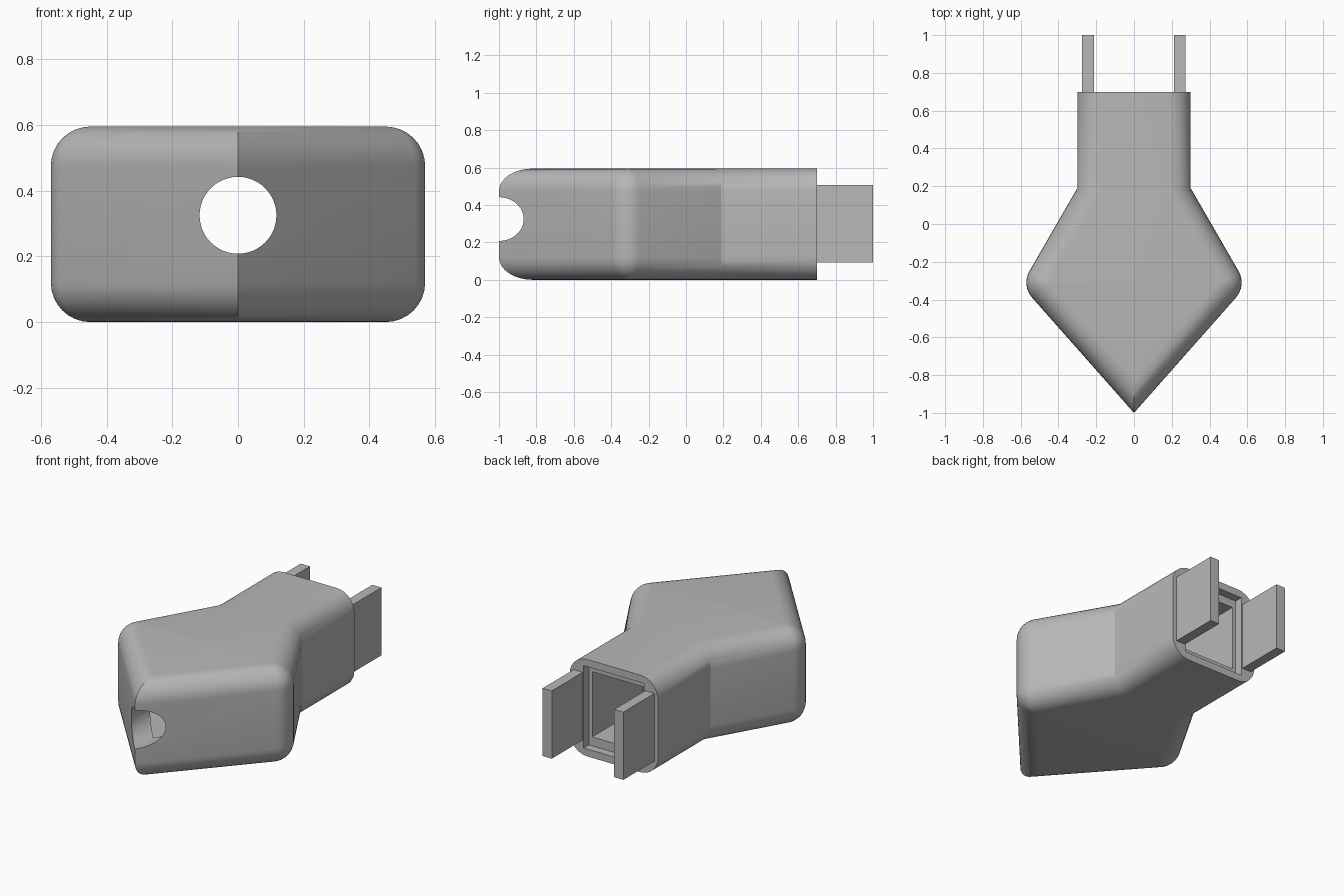
import bpy, bmesh
from math import sin, cos, pi, radians
from mathutils import Matrix

cube = bpy.data.objects.get("Cube")
if cube:
    bpy.data.objects.remove(cube, do_unlink=True)

grey = bpy.data.materials.new("plain grey")
grey.use_nodes = True
grey.diffuse_color = (0.48, 0.48, 0.48, 1)
grey.node_tree.nodes["Principled BSDF"].inputs["Base Color"].default_value = grey.diffuse_color

HEIGHT, FILLET = 0.595, 0.12


def add_object(name, bm):
    bmesh.ops.recalc_face_normals(bm, faces=bm.faces)
    mesh = bpy.data.meshes.new(name)
    bm.to_mesh(mesh)
    bm.free()
    mesh.materials.append(grey)
    obj = bpy.data.objects.new(name, mesh)
    bpy.context.collection.objects.link(obj)
    return obj


def outline(inset, end_y=0.7):
    """Arrow-shaped plan, shrunk by inset, with rounded shoulders."""
    side = 0.3 - inset
    neck_y = (0.3548 - inset - 0.866 * side) / 0.5
    radius = FILLET - inset
    half = []
    for i in range(9):
        a = radians(-41.5 + 71.5 * i / 8)
        half.append((0.45 + radius * cos(a), -0.31 + radius * sin(a)))
    half += [(side, neck_y), (side, end_y)]
    return [(0, -1 + inset / 0.663)] + half + [(-x, y) for x, y in reversed(half)]


def loft(name, levels, end_y=0.7):
    """Stack outlines given as (inset, z) and cap both ends."""
    bm = bmesh.new()
    rings = [[bm.verts.new((x, y, z)) for x, y in outline(d, end_y)] for d, z in levels]
    for low, high in zip(rings, rings[1:]):
        for i in range(len(low)):
            j = (i + 1) % len(low)
            bm.faces.new((low[i], low[j], high[j], high[i]))
    bm.faces.new(rings[0])
    bm.faces.new(rings[-1])
    return add_object(name, bm)


def box(name, low, high):
    bm = bmesh.new()
    bmesh.ops.create_cube(bm, size=1)
    for v in bm.verts:
        v.co = [h if c > 0 else l for c, l, h in zip(v.co, low, high)]
    return add_object(name, bm)


# Rounded housing
quarter = [(min(FILLET * (1 - sin(t)), 0.119), FILLET * (1 - cos(t)))
           for t in (pi / 2 * i / 8 for i in range(9))]
levels = quarter + [(d, HEIGHT - z) for d, z in reversed(quarter)]
housing = loft("housing", levels)

# Inner chamber, stepped rear opening and round front hole
chamber = loft("chamber_cutter", [(0.119, 0.1), (0.119, 0.5)], 0.72)
opening = box("opening_cutter", (-0.205, 0.65, 0.045), (0.205, 0.75, 0.55))
bm = bmesh.new()
bmesh.ops.create_cone(bm, cap_ends=True, segments=48, radius1=0.117, radius2=0.117, depth=0.6,
                      matrix=Matrix.Translation((0, -0.8, 0.325)) @ Matrix.Rotation(pi / 2, 4, "X"))
hole = add_object("hole_cutter", bm)

bpy.context.view_layer.objects.active = housing
for cutter in (chamber, opening, hole):
    cutter.hide_render = True
    mod = housing.modifiers.new("cut", "BOOLEAN")
    mod.operation = "DIFFERENCE"
    mod.solver = "EXACT"
    mod.object = cutter
    bpy.ops.object.modifier_apply(modifier=mod.name)
    bpy.data.objects.remove(cutter, do_unlink=True)

bpy.ops.object.select_all(action="DESELECT")
housing.select_set(True)
bpy.ops.object.shade_smooth_by_angle(angle=radians(28))

# Flat rear prongs
for name, x in (("left_prong", 0.242), ("right_prong", -0.244)):
    box(name, (x - 0.031, 0.69, 0.092), (x + 0.031, 1.0, 0.508))
